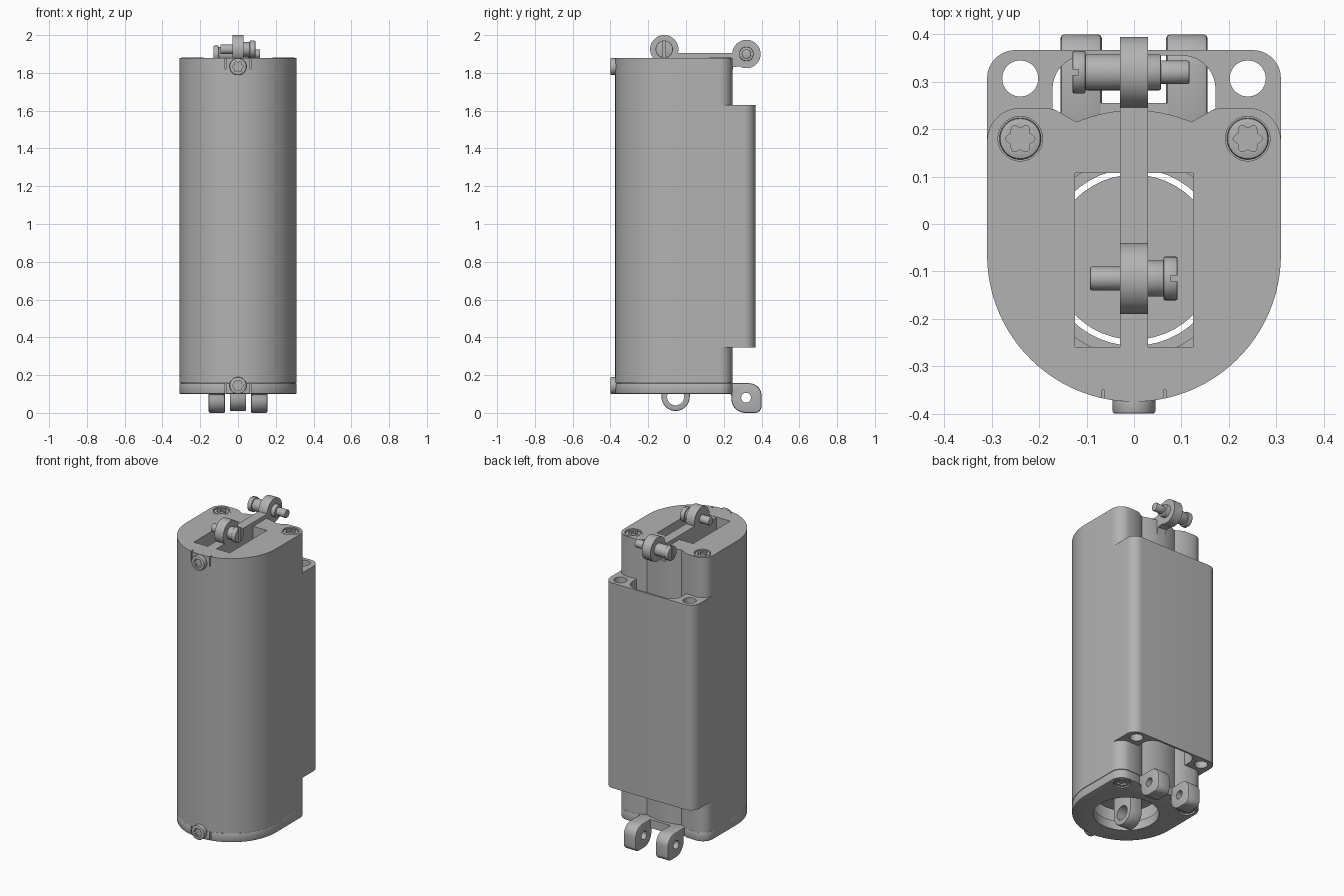
import bpy, bmesh
from math import sin, cos, pi, radians
from mathutils import Vector

cube = bpy.data.objects.get("Cube")
if cube:
    bpy.data.objects.remove(cube, do_unlink=True)

grey = bpy.data.materials.new("plain grey")
grey.use_nodes = True
color = (0.45, 0.45, 0.45, 1)
grey.diffuse_color = color
grey.node_tree.nodes["Principled BSDF"].inputs["Base Color"].default_value = color

PLACE = {"x": lambda a, b, h: (h, a, b),
         "y": lambda a, b, h: (a, h, b),
         "z": lambda a, b, h: (a, b, h)}


def prism(name, pts, axis, lo, hi):
    """Extrude a flat outline along an axis."""
    bm = bmesh.new()
    ends = [[bm.verts.new(PLACE[axis](a, b, h)) for a, b in pts] for h in (lo, hi)]
    for e in ends:
        bm.faces.new(e)
    n = len(pts)
    for i in range(n):
        j = (i + 1) % n
        bm.faces.new((ends[0][i], ends[0][j], ends[1][j], ends[1][i]))
    bmesh.ops.recalc_face_normals(bm, faces=bm.faces)
    mesh = bpy.data.meshes.new(name)
    bm.to_mesh(mesh)
    bm.free()
    mesh.materials.append(grey)
    ob = bpy.data.objects.new(name, mesh)
    bpy.context.collection.objects.link(ob)
    return ob


def arc(a, b, r, start=0, end=360, n=48):
    last = n if end - start == 360 else n - 1
    return [(a + r * cos(radians(start + (end - start) * i / last)),
             b + r * sin(radians(start + (end - start) * i / last))) for i in range(n)]


def rect(a0, b0, a1, b1):
    return [(a0, b0), (a1, b0), (a1, b1), (a0, b1)]


def star(a, b, r):
    return [(a + r * (1 + 0.15 * cos(6 * t)) * cos(t), b + r * (1 + 0.15 * cos(6 * t)) * sin(t))
            for t in (2 * pi * i / 48 for i in range(48))]


def activate(ob):
    bpy.ops.object.select_all(action="DESELECT")
    ob.select_set(True)
    bpy.context.view_layer.objects.active = ob


def apply(ob, kind, **settings):
    mod = ob.modifiers.new(kind, kind)
    for key, value in settings.items():
        setattr(mod, key, value)
    activate(ob)
    bpy.ops.object.modifier_apply(modifier=mod.name)


def cut(ob, *args):
    cutter = prism("cutter", *args)
    cutter.hide_render = True
    apply(ob, "BOOLEAN", operation="DIFFERENCE", solver="EXACT", object=cutter)
    bpy.data.objects.remove(cutter, do_unlink=True)


def bevel(ob, width):
    apply(ob, "BEVEL", width=width, segments=2, limit_method="ANGLE", angle_limit=radians(50))


CY = -0.07            # bore centre
SX, SY = 0.24, 0.18   # corner screw position

# Housing outline: round front, two corner bosses, exposed tube at the back
right_side = arc(SX, SY - 0.005, 0.07, 0, 90, 10) + [(0.17, 0.243)]
left_side = [(-x, y) for x, y in reversed(right_side)]
outline = (right_side + arc(0, CY, 0.31, 67, 113, 17) + left_side
           + arc(0, -0.065, 0.31, 180, 360, 48))

# Main housing with bore, roof window and counterbores
housing = prism("housing", outline, "z", 0.157, 1.88)
cut(housing, arc(0, CY, 0.21), "z", 0.1, 1.78)
cut(housing, rect(-0.125, -0.26, 0.125, 0.108), "z", 1.7, 1.95)
for s in (-1, 1):
    cut(housing, arc(s * SX, SY, 0.047), "z", 1.86, 1.95)
    cut(housing, rect(s * 0.065 - 0.003, -0.4, s * 0.065 + 0.003, -0.35), "z", 1.82, 1.95)

# Back block: rounded corners, open channel behind the tube, two bolt holes
block_outline = ([(0.31, 0.16)] + arc(0.25, 0.307, 0.06, 0, 90, 10)
                 + arc(-0.25, 0.307, 0.06, 90, 180, 10) + [(-0.31, 0.16)])
channel = ([(0.172, 0.1)] + arc(0.102, 0.285, 0.07, 0, 90, 10)
           + arc(-0.102, 0.285, 0.07, 90, 180, 10) + [(-0.172, 0.1)])
block = prism("back_block", block_outline, "z", 0.345, 1.63)
cut(block, channel, "z", 0.3, 1.7)
for s in (-1, 1):
    cut(block, arc(s * SX, 0.307, 0.038), "z", 0.3, 1.7)

# Bottom cap with opening and front tab grooves
cap = prism("bottom_cap", outline, "z", 0.1, 0.157)
bevel(cap, 0.006)
cut(cap, arc(0, CY, 0.187), "z", 0, 0.3)
for s in (-1, 1):
    cut(cap, arc(s * SX, SY, 0.047), "z", 0.05, 0.115)
    cut(cap, rect(s * 0.065 - 0.004, -0.4, s * 0.065 + 0.004, -0.355), "z", 0.05, 0.2)

# Collars and star screws on the four corners
for s, side in ((1, "left"), (-1, "right")):
    for end, lo, hi, face in (("top", 1.84, 1.877, 1.877), ("bottom", 0.103, 0.14, 0.103)):
        collar = prism(f"{side}_{end}_collar", arc(s * SX, SY, 0.058), "z",
                       face - 0.004, face + 0.004)
        cut(collar, arc(s * SX, SY, 0.047), "z", face - 0.1, face + 0.1)
        screw = prism(f"{side}_{end}_screw", arc(s * SX, SY, 0.044), "z", lo, hi)
        bevel(screw, 0.006)
        cut(screw, star(s * SX, SY, 0.027), "z", face - 0.018, face + 0.018)

# Front star screws
for end, z in (("upper", 1.833), ("lower", 0.145)):
    screw = prism(f"{end}_front_screw", arc(0, z, 0.045), "y", -0.4, -0.36)
    bevel(screw, 0.005)
    cut(screw, star(0, z, 0.025), "y", -0.45, -0.385)

# Piston inside the bore and its lower eye
prism("piston", arc(0, CY, 0.174), "z", 0.22, 1.72)
eye = prism("lower_eye", arc(-0.055, 0.085, 0.075, 180, 360, 24) + [(0.02, 0.25), (-0.13, 0.25)],
            "x", -0.043, 0.043)
bevel(eye, 0.006)
cut(eye, arc(-0.055, 0.085, 0.045), "x", -0.1, 0.1)

# Rear hinge lugs under the cap, with a joining bridge
lug = ([(0.2, 0.157), (0.2, 0.1), (0.24, 0.1)] + arc(0.315, 0.075, 0.075, 180, 270, 12)
       + arc(0.365, 0.035, 0.035, 270, 360, 8) + arc(0.335, 0.092, 0.065, 0, 90, 10))
for s, side in ((1, "left"), (-1, "right")):
    ob = prism(f"{side}_hinge_lug", lug, "x", *sorted((s * 0.068, s * 0.155)))
    bevel(ob, 0.008)
    cut(ob, arc(0.318, 0.08, 0.026), "x", -1, 1)
prism("hinge_bridge", rect(-0.1, 0.2, 0.1, 0.255), "z", 0.102, 0.155)

# Lever bar through the roof with two clamp rings
prism("lever_bar", [(-0.26, 1.7), (0.22, 1.7), (0.25, 1.83), (0.32, 1.84), (0.32, 1.905),
                    (-0.06, 1.905), (-0.08, 1.878), (-0.26, 1.878)], "x", -0.03, 0.03)
prism("front_ring", arc(-0.115, 1.925, 0.075), "x", -0.03, 0.03)
prism("rear_ring", arc(0.32, 1.9, 0.075), "x", -0.03, 0.03)


def bolt(name, y, z, steps, slot):
    """Stepped bolt along x; each step is start, end, radius."""
    for label, lo, hi, r in steps:
        part = prism(f"{name}_{label}", arc(y, z, r, n=32), "x", lo, hi)
        bevel(part, 0.004)
        if label == "head":
            cut(part, rect(y - 0.006, z - 0.06, y + 0.006, z + 0.06), "x", *slot)


bolt("front_bolt", -0.115, 1.925,
     (("tip", -0.093, 0, 0.025), ("shank", 0, 0.065, 0.038), ("head", 0.062, 0.092, 0.046)),
     (0.078, 0.12))
bolt("rear_bolt", 0.32, 1.9,
     (("head", -0.13, -0.102, 0.045), ("shank", -0.103, 0.057, 0.038), ("tip", 0.05, 0.117, 0.025)),
     (-0.15, -0.117))

# Smooth curved faces, keep edges sharp
for ob in bpy.context.collection.objects:
    if ob.type == "MESH" and ob.data.materials and ob.data.materials[0] == grey:
        activate(ob)
        bpy.ops.object.shade_smooth_by_angle(angle=radians(30))
